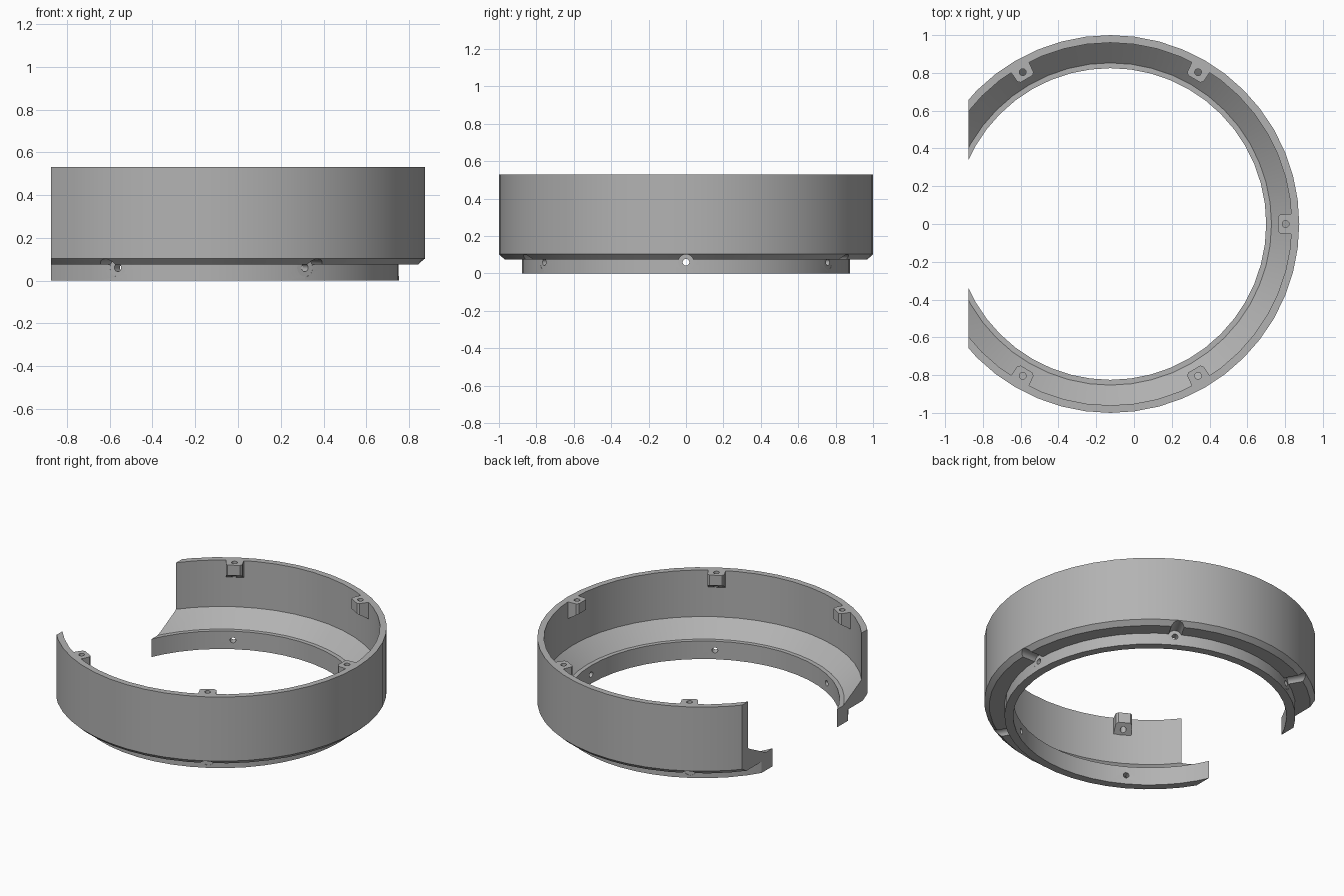
import bpy, bmesh, math
from mathutils import Matrix, Vector

if "Cube" in bpy.data.objects:
    bpy.data.objects.remove(bpy.data.objects["Cube"])

CX = -0.125                      # ring axis
CUT_X = -0.875                   # flat cut that opens the ring
SEGS = 48
ANGLES = [math.radians(a) for a in (-120, -60, 0, 60, 120)]

grey = bpy.data.materials.new("dark_grey")
grey.diffuse_color = (0.45, 0.45, 0.45, 1)
grey.use_nodes = True
grey.node_tree.nodes["Principled BSDF"].inputs["Base Color"].default_value = grey.diffuse_color


def make_object(name, bm):
    bmesh.ops.recalc_face_normals(bm, faces=bm.faces)
    mesh = bpy.data.meshes.new(name)
    bm.to_mesh(mesh)
    bm.free()
    mesh.materials.append(grey)
    obj = bpy.data.objects.new(name, mesh)
    bpy.context.collection.objects.link(obj)
    return obj


def activate(obj):
    bpy.ops.object.select_all(action='DESELECT')
    obj.select_set(True)
    bpy.context.view_layer.objects.active = obj


def subtract(obj, cutter):
    mod = obj.modifiers.new("cut", 'BOOLEAN')
    mod.operation = 'DIFFERENCE'
    mod.solver = 'EXACT'
    mod.object = cutter
    activate(obj)
    bpy.ops.object.modifier_apply(modifier=mod.name)
    bpy.data.objects.remove(cutter)


def smooth(obj):
    activate(obj)
    bpy.ops.object.shade_smooth_by_angle(angle=math.radians(25))


def slice_off(bm, co, no):
    # remove the side the normal points to and cap the openings
    geom = bm.verts[:] + bm.edges[:] + bm.faces[:]
    bmesh.ops.bisect_plane(bm, geom=geom, plane_co=co, plane_no=no, clear_outer=True)
    bmesh.ops.holes_fill(bm, edges=[e for e in bm.edges if e.is_boundary])


def radial_cylinders(radius, r0, r1, z):
    bm = bmesh.new()
    for a in ANGLES:
        m = (Matrix.Translation((CX, 0, 0)) @ Matrix.Rotation(a, 4, 'Z')
             @ Matrix.Translation(((r0 + r1) / 2, 0, z)) @ Matrix.Rotation(math.pi / 2, 4, 'Y'))
        bmesh.ops.create_cone(bm, cap_ends=True, segments=20, radius1=radius,
                              radius2=radius, depth=r1 - r0, matrix=m)
    cutter = make_object("cutter", bm)
    cutter.hide_render = True
    return cutter


# open ring: lathed wall, sloped shoulder and lower lip
profile = [(0.825, 0), (0.878, 0), (0.878, 0.075), (0.97, 0.075), (1.0, 0.103),
           (1.0, 0.53), (0.96, 0.53), (0.96, 0.22), (0.853, 0.12), (0.825, 0.12)]
bm = bmesh.new()
rings = []
for i in range(SEGS):
    a = 2 * math.pi * i / SEGS
    rings.append([bm.verts.new((CX + r * math.cos(a), r * math.sin(a), z)) for r, z in profile])
n = len(profile)
for i in range(SEGS):
    p, q = rings[i], rings[(i + 1) % SEGS]
    for j in range(n):
        k = (j + 1) % n
        bm.faces.new((p[j], q[j], q[k], p[k]))
slice_off(bm, Vector((CUT_X, 0, 0)), Vector((-1, 0, 0)))
ring = make_object("open_ring", bm)

# screw head recesses and screw holes through the lip
subtract(ring, radial_cylinders(0.042, 0.875, 1.1, 0.06))
subtract(ring, radial_cylinders(0.018, 0.75, 0.95, 0.06))
smooth(ring)

# screw boss: prism with clipped inner corners and sloped underside
plan = [(0.965, -0.055), (0.965, 0.055), (0.90, 0.05), (0.887, 0.037),
        (0.887, -0.037), (0.90, -0.05)]
bm = bmesh.new()
face = bm.faces.new([bm.verts.new((x, y, 0.53)) for x, y in plan])
ext = bmesh.ops.extrude_face_region(bm, geom=[face])
low = [v for v in ext["geom"] if isinstance(v, bmesh.types.BMVert)]
bmesh.ops.translate(bm, verts=low, vec=(0, 0, -0.2))
slice_off(bm, Vector((0.887, 0, 0.462)), Vector((-0.045, 0, -0.072)))
boss = make_object("screw_boss", bm)

bm = bmesh.new()
bmesh.ops.create_cone(bm, cap_ends=True, segments=20, radius1=0.018, radius2=0.018,
                      depth=0.5, matrix=Matrix.Translation((0.928, 0, 0.5)))
subtract(boss, make_object("cutter", bm))
smooth(boss)

# repeat the boss around the rim
for i, a in enumerate(ANGLES):
    o = boss
    if i:
        o = bpy.data.objects.new("screw_boss", boss.data)
        bpy.context.collection.objects.link(o)
    o.location = (CX, 0, 0)
    o.rotation_euler = (0, 0, a)
